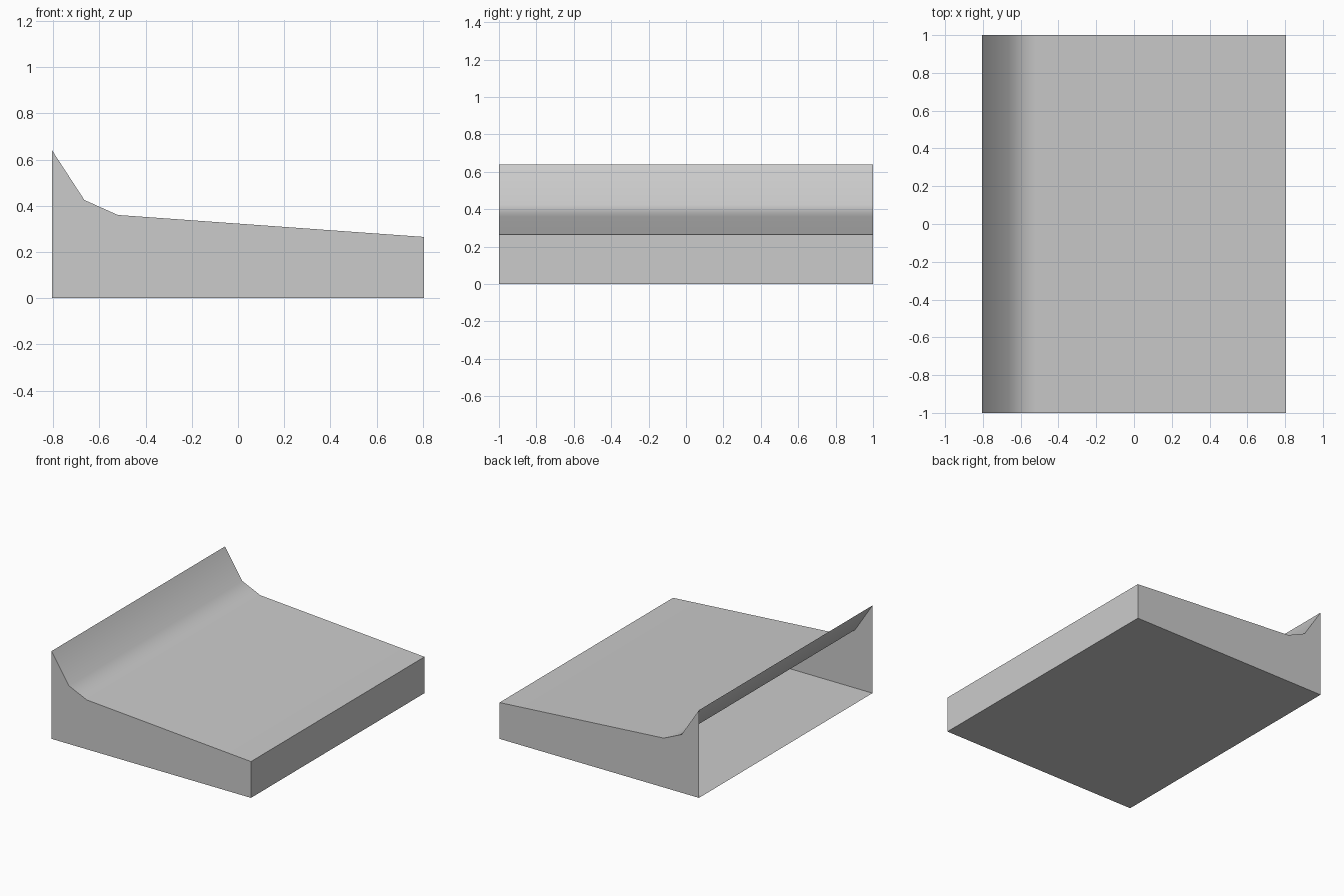
import bpy
import bmesh

cube = bpy.data.objects.get("Cube")
if cube:
    bpy.data.objects.remove(cube, do_unlink=True)

HALF_X, HALF_Y = 0.805, 1.0

# Plain grey material
grey = bpy.data.materials.new("plain_grey")
grey.use_nodes = True
colour = (0.6, 0.6, 0.6, 1.0)
grey.diffuse_color = colour
bsdf = grey.node_tree.nodes["Principled BSDF"]
bsdf.inputs["Base Color"].default_value = colour

# Side profile: floor, low wall, gentle slope, curved lip
profile = [(-HALF_X, 0), (HALF_X, 0), (HALF_X, 0.265),
           (-0.52, 0.36), (-0.665, 0.425), (-HALF_X, 0.64)]

bm = bmesh.new()
front = bm.faces.new([bm.verts.new((x, -HALF_Y, z)) for x, z in profile])
back = bmesh.ops.extrude_face_region(bm, geom=[front], use_keep_orig=True)
moved = [v for v in back["geom"] if isinstance(v, bmesh.types.BMVert)]
bmesh.ops.translate(bm, verts=moved, vec=(0, 2 * HALF_Y, 0))
bmesh.ops.recalc_face_normals(bm, faces=bm.faces)

# The tall end is left open
open_end = [f for f in bm.faces if f.normal.x < -0.99]
bmesh.ops.delete(bm, geom=open_end, context="FACES_ONLY")

mesh = bpy.data.meshes.new("sloped_shell")
bm.to_mesh(mesh)
bm.free()
mesh.materials.append(grey)
shell = bpy.data.objects.new("sloped_shell", mesh)
bpy.context.collection.objects.link(shell)

# Smooth the sloped top, keep the walls crisp
bpy.ops.object.select_all(action="DESELECT")
shell.select_set(True)
bpy.context.view_layer.objects.active = shell
bpy.ops.object.shade_smooth_by_angle(angle=0.8)
weighted = shell.modifiers.new("weighted_normals", "WEIGHTED_NORMAL")
weighted.keep_sharp = True
